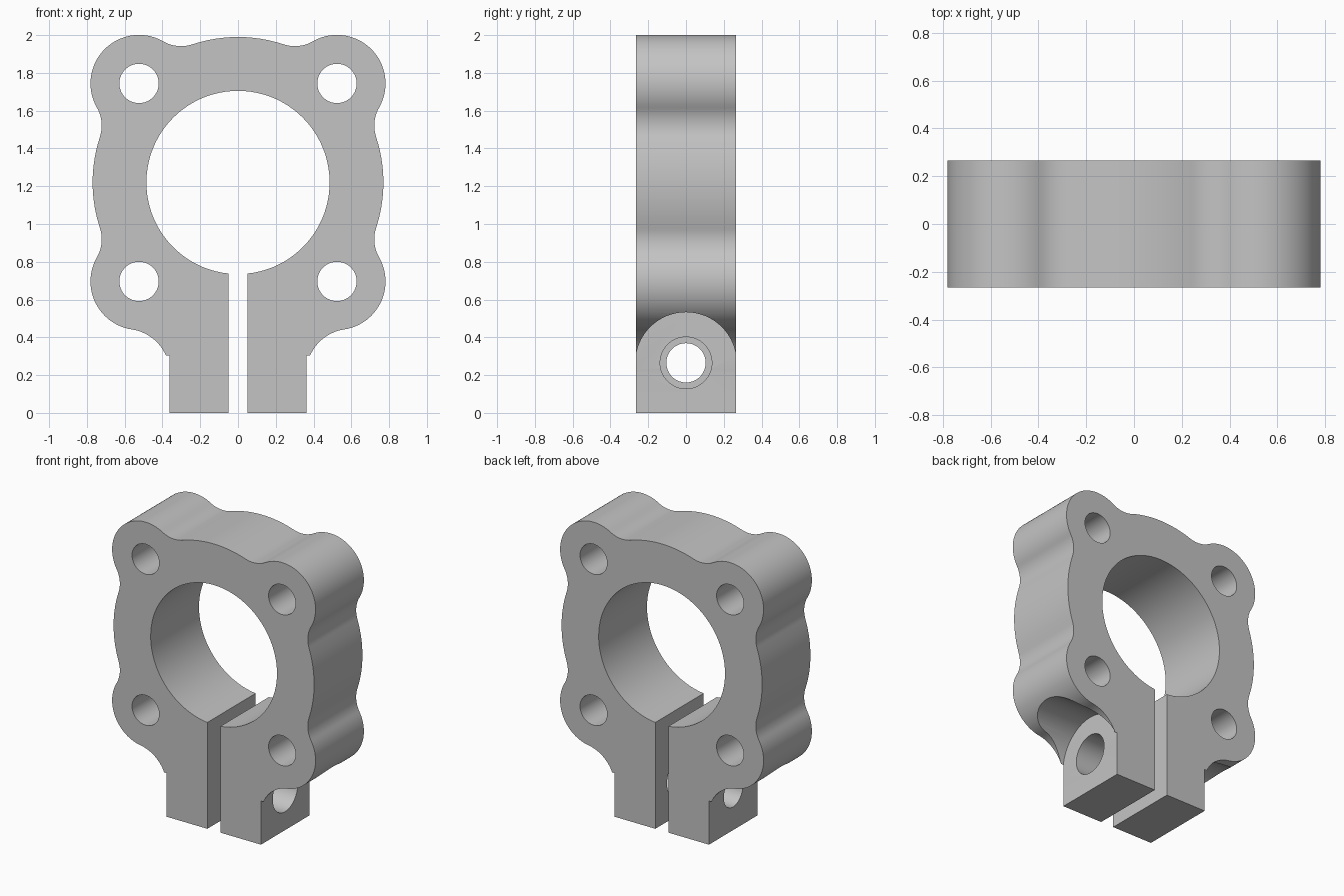
import bpy, bmesh, math
from mathutils import Vector, Matrix
from mathutils.geometry import intersect_sphere_sphere_2d

cube = bpy.data.objects.get("Cube")
if cube:
    bpy.data.objects.remove(cube, do_unlink=True)

# Main dimensions
HALF_DEPTH = 0.265
CENTRE, BORE_R, RING_R = Vector((0, 1.22)), 0.485, 0.77
BOSS_OFF, BOSS_R, BOSS_HOLE_R = 0.524, 0.257, 0.104
FILLET_R, FOOT_R = 0.19, 0.235
GAP, EAR_X, BOLT_Z = 0.05, 0.362, 0.265

grey = bpy.data.materials.new("plain grey")
grey.use_nodes = True
grey.diffuse_color = (0.55, 0.55, 0.55, 1)
grey.node_tree.nodes["Principled BSDF"].inputs["Base Color"].default_value = grey.diffuse_color


def arc(centre, radius, start, end, ccw):
    """Points from start angle to end angle in the given direction."""
    sweep = (end - start) % math.tau if ccw else -((start - end) % math.tau)
    n = max(6, int(abs(sweep) / math.radians(4)))
    return [centre + radius * Vector((math.cos(start + sweep * i / n),
                                      math.sin(start + sweep * i / n)))
            for i in range(n + 1)]


def angle(v):
    return math.atan2(v.y, v.x)


def half_outline():
    """Right half: bore from the top down, ear, then outer edge back up."""
    upper = CENTRE + Vector((BOSS_OFF, BOSS_OFF))
    lower = CENTRE + Vector((BOSS_OFF, -BOSS_OFF))
    pair = intersect_sphere_sphere_2d(CENTRE, RING_R + FILLET_R, upper, BOSS_R + FILLET_R)
    side = max(pair, key=lambda p: p.x)
    top = max(pair, key=lambda p: p.y)
    low_side = Vector((side.x, 2 * CENTRE.y - side.y))
    foot_x = EAR_X + FOOT_R
    drop = math.sqrt((BOSS_R + FOOT_R) ** 2 - (foot_x - lower.x) ** 2)
    foot = Vector((foot_x, lower.y - drop))

    # Tangent circles met in order; convex ones run counter-clockwise
    chain = [(foot, FOOT_R, False), (lower, BOSS_R, True), (low_side, FILLET_R, False),
             (CENTRE, RING_R, True), (side, FILLET_R, False), (upper, BOSS_R, True),
             (top, FILLET_R, False), (CENTRE, RING_R, True)]
    bore_end = -math.acos(GAP / BORE_R)
    pts = arc(CENTRE, BORE_R, math.pi / 2, bore_end, False)
    pts += [Vector((GAP, 0)), Vector((EAR_X, 0))]
    start = math.pi
    for i, (c, r, ccw) in enumerate(chain):
        end = angle(chain[i + 1][0] - c) if i + 1 < len(chain) else math.pi / 2
        seg = arc(c, r, start, end, ccw)
        pts += seg if i == 0 else seg[1:]
        start = end + math.pi
    return pts


def new_object(name, bm):
    bmesh.ops.recalc_face_normals(bm, faces=bm.faces[:])
    mesh = bpy.data.meshes.new(name)
    bm.to_mesh(mesh)
    bm.free()
    mesh.materials.append(grey)
    obj = bpy.data.objects.new(name, mesh)
    bpy.context.collection.objects.link(obj)
    return obj


def cut_cylinder(body, centre, radius, length, axis):
    """Cut a round hole along the given axis."""
    bm = bmesh.new()
    turn = Matrix.Rotation(math.pi / 2, 4, "Y" if axis == "X" else "X")
    bmesh.ops.create_cone(bm, cap_ends=True, segments=64, radius1=radius, radius2=radius,
                          depth=length, matrix=Matrix.Translation(centre) @ turn)
    cutter = new_object("hole_cutter", bm)
    cutter.hide_render = True
    mod = body.modifiers.new("hole", "BOOLEAN")
    mod.operation, mod.solver, mod.object = "DIFFERENCE", "EXACT", cutter
    bpy.context.view_layer.objects.active = body
    bpy.ops.object.modifier_apply(modifier=mod.name)
    bpy.data.objects.remove(cutter, do_unlink=True)


# Clamp body: mirrored outline extruded through the depth
right = half_outline()
right[0].x = right[-1].x = 0
outline = right + [Vector((-p.x, p.y)) for p in reversed(right[1:-1])]
bm = bmesh.new()
face = bm.faces.new([bm.verts.new((p.x, -HALF_DEPTH, p.y)) for p in outline])
extruded = bmesh.ops.extrude_face_region(bm, geom=[face])["geom"]
bmesh.ops.translate(bm, vec=(0, 2 * HALF_DEPTH, 0),
                    verts=[g for g in extruded if isinstance(g, bmesh.types.BMVert)])
clamp = new_object("split_clamp_body", bm)

# Corner mounting holes
for sx in (-1, 1):
    for sz in (-1, 1):
        cut_cylinder(clamp, (sx * BOSS_OFF, 0, CENTRE.y + sz * BOSS_OFF), BOSS_HOLE_R, 1, "Y")

# Rounded bolt seats on the ears, then a clearance hole and a smaller tapped hole
for sx, hole_r in ((1, 0.137), (-1, BOSS_HOLE_R)):
    cut_cylinder(clamp, (sx * (EAR_X + 0.301), 0, BOLT_Z), 0.268, 0.6, "X")
    cut_cylinder(clamp, (sx * 0.25, 0, BOLT_Z), hole_r, 0.46, "X")

# Smooth the curved walls, keep the rims sharp
bpy.ops.object.select_all(action="DESELECT")
clamp.select_set(True)
bpy.context.view_layer.objects.active = clamp
bpy.ops.object.shade_smooth_by_angle(angle=math.radians(30))
